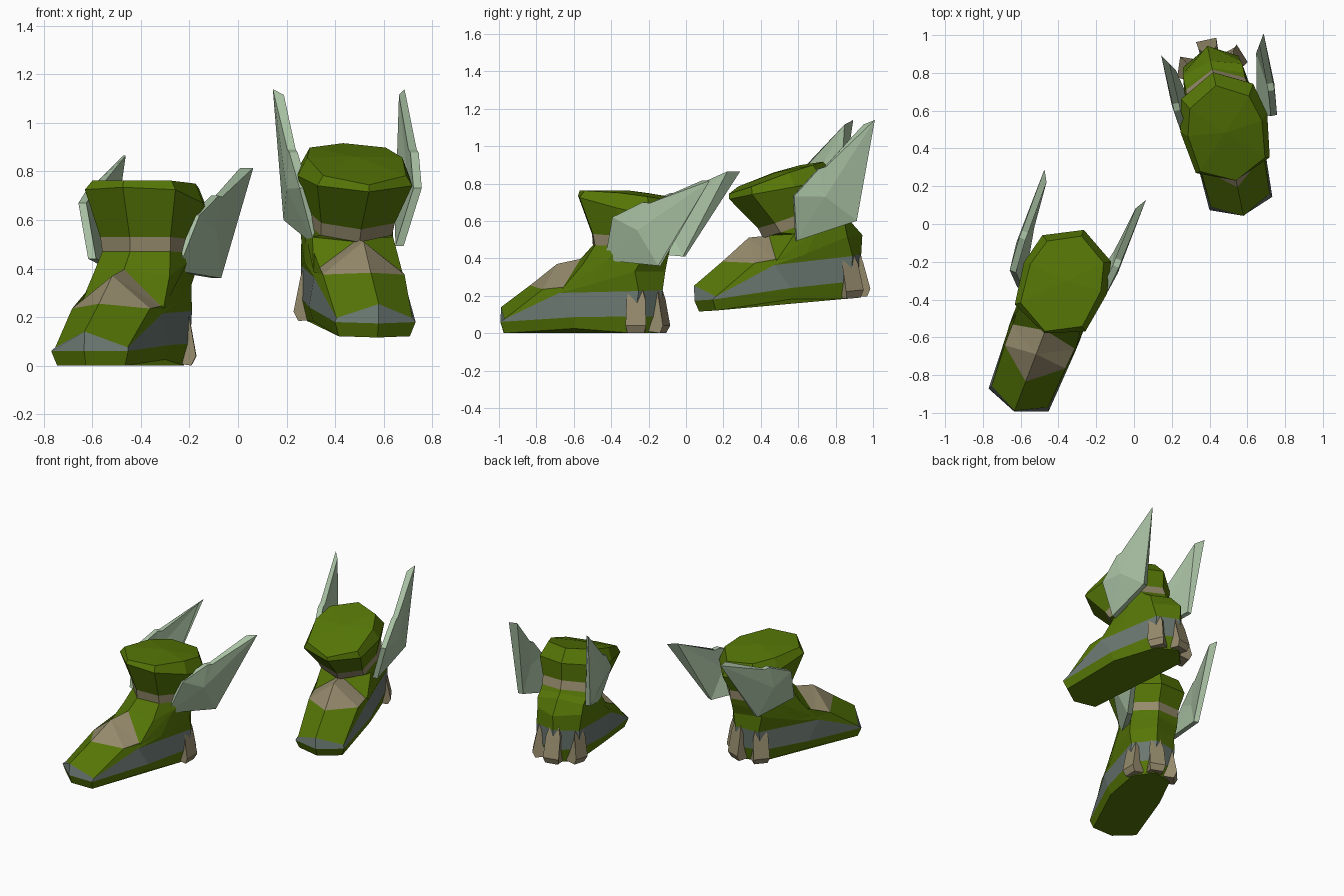
import bpy, bmesh, math
from mathutils import Vector, Matrix

if "Cube" in bpy.data.objects:
    bpy.data.objects.remove(bpy.data.objects["Cube"])


def mat(name, rgb):
    m = bpy.data.materials.new(name)
    m.diffuse_color = (*rgb, 1)
    m.use_nodes = True
    m.node_tree.nodes["Principled BSDF"].inputs["Base Color"].default_value = m.diffuse_color
    return m


GREEN = mat("moss_green", (0.092, 0.182, 0.002))
TAN = mat("tan_leather", (0.300, 0.255, 0.150))
GREY = mat("slate_grey", (0.145, 0.185, 0.165))
PALE = mat("pale_feather", (0.400, 0.540, 0.370))


class Pose:
    """Places a boot; foot and shaft may pitch forward by different angles."""
    def __init__(self, origin, yaw, foot, shaft, shift):
        self.o, self.yaw = Vector(origin), Matrix.Rotation(math.radians(yaw), 3, 'Z')
        self.foot, self.shaft = math.radians(foot), math.radians(shaft)
        self.shift = Vector(shift)

    def __call__(self, p, blend=None):
        p = Vector(p)
        if blend is None:
            blend = min(1, max(0, (p.z + 0.15 * max(p.y, 0) - 0.38) / 0.08))
        a = self.foot + (self.shaft - self.foot) * blend
        pivot = Vector((0, 0, 0.2))
        p = Matrix.Rotation(a, 3, 'X') @ (p - pivot) + pivot + self.shift * blend
        return self.yaw @ p + self.o


def finish(name, bm, mats):
    bmesh.ops.recalc_face_normals(bm, faces=bm.faces)
    me = bpy.data.meshes.new(name)
    bm.to_mesh(me)
    bm.free()
    for m in mats:
        me.materials.append(m)
    ob = bpy.data.objects.new(name, me)
    bpy.context.collection.objects.link(ob)
    return ob


# Half outlines of stacked rings as (x, y, z): front, front corner, side, heel side, back
RINGS = [
    [(0, -.69, 0), (.15, -.63, 0), (.17, -.22, .025), (.13, .10, 0), (0, .19, 0)],
    [(0, -.71, .06), (.17, -.645, .06), (.19, -.22, .085), (.15, .12, .09), (0, .21, .09)],
    [(0, -.705, .14), (.16, -.625, .075), (.188, -.30, .215), (.15, .14, .225), (0, .22, .23)],
    [(0, -.54, .255), (.172, -.40, .235), (.19, -.12, .26), (.155, .12, .33), (0, .235, .33)],
    [(0, -.385, .37), (.187, -.285, .235), (.175, -.03, .39), (.16, .16, .39), (0, .25, .40)],
    [(0, -.25, .397), (.17, -.17, .37), (.18, .01, .425), (.16, .17, .42), (0, .255, .42)],
    [(0, -.18, .47), (.15, -.11, .47), (.185, .04, .465), (.16, .18, .45), (0, .26, .44)],
    [(0, -.185, .53), (.155, -.12, .53), (.19, .04, .52), (.165, .18, .51), (0, .265, .50)],
    [(0, -.265, .735), (.20, -.18, .725), (.235, .045, .67), (.195, .215, .63), (0, .32, .61)],
    [(0, -.255, .762), (.175, -.16, .762), (.20, .05, .75), (.16, .195, .73), (0, .285, .71)],
]


def boot(name, pose):
    bm = bmesh.new()
    rings = []
    for half in RINGS:
        full = half + [(-x, y, z) for x, y, z in half[-2:0:-1]]
        rings.append([bm.verts.new(pose(p)) for p in full])
    n = 8
    for k in range(len(rings) - 1):
        for i in range(n):
            j = (i + 1) % n
            a, b, c, d = rings[k][i], rings[k][j], rings[k + 1][j], rings[k + 1][i]
            if k in (3, 4) and i == 0:          # tongue, creased along its ridge
                parts = [(a, b, d), (b, c, d)]
            elif k in (3, 4) and i == n - 1:
                parts = [(a, b, c), (a, c, d)]
            else:
                parts = [(a, b, c, d)]
            for q, p in enumerate(parts):
                f = bm.faces.new(p)
                if k == 1:
                    f.material_index = 2        # grey side panel
                elif k == 6 or len(parts) == 2 and (k == 3 or q == 0):
                    f.material_index = 1        # ankle band and tongue
    bm.faces.new(rings[0])
    top = bm.verts.new(pose((0, .03, .762)))
    for i in range(n):
        bm.faces.new((rings[-1][i], rings[-1][(i + 1) % n], top))
    finish(name, bm, [GREEN, TAN, GREY])


# Wing outline: root, front edge, short feather tip, notch, long tip, lower feather
WING = [(.175, -.06, .40), (.245, .01, .63), (.26, .19, .71),
        (.26, .23, .705), (.265, .575, .825), (.24, .27, .37)]


def wing(name, pose, s, offset):
    bm = bmesh.new()
    d = Vector(offset)

    def V(x, y, z):
        p = Vector((x, y, z)) + d
        return bm.verts.new(pose((s * p.x, p.y, p.z), 1))
    outer = [V(*p) for p in WING]
    inner = [V(x - .035, y - (.06 if i == 4 else 0), z) for i, (x, y, z) in enumerate(WING)]
    ridge, valley = V(.265, .16, .56), V(.225, .16, .56)
    n = len(WING)
    for i in range(n):
        j = (i + 1) % n
        bm.faces.new((outer[i], outer[j], ridge))
        bm.faces.new((inner[j], inner[i], valley))
        bm.faces.new((outer[i], inner[i], inner[j], outer[j]))
    finish(name, bm, [PALE])


# Heel guard profile: (outward, height, half width)
GUARD = [(-.04, .01, .05), (.03, .0, .045), (.05, .04, .055),
         (.025, .18, .05), (.0, .29, .02), (-.05, .22, .045)]


def heel_guard(name, pose, x, y, angle):
    bm = bmesh.new()
    rot = Matrix.Rotation(math.radians(angle), 3, 'Z')
    a, b = [[bm.verts.new(pose(rot @ Vector((s * w, o, z)) + Vector((x, y, 0)), 0))
             for o, z, w in GUARD] for s in (-1, 1)]
    bm.faces.new(a)
    bm.faces.new(b[::-1])
    for i in range(len(a)):
        j = (i + 1) % len(a)
        bm.faces.new((a[i], b[i], b[j], a[j]))
    finish(name, bm, [TAN])


# Standing boot and stepping boot, each with the offsets of its two wings
BOOTS = {"left": (Pose((-.38, -.33, 0), -21, 0, 0, (0, 0, 0)), (.045, -.03, .04), (-.015, .01, -.01)),
         "right": (Pose((.435, .725, .175), 12, 5, 24, (0, -.045, -.04)), (-.015, 0, 0), (.04, 0, 0))}
for side, (pose, off_a, off_b) in BOOTS.items():
    boot(side + "_boot", pose)
    wing(side + "_wing_a", pose, -1, off_a)
    wing(side + "_wing_b", pose, 1, off_b)
    for tag, x, y, ang in (("_heel_guard_a", -.125, .115, 70),
                           ("_heel_guard_back", 0, .192, 0),
                           ("_heel_guard_b", .125, .115, -70)):
        heel_guard(side + tag, pose, x, y, ang)
